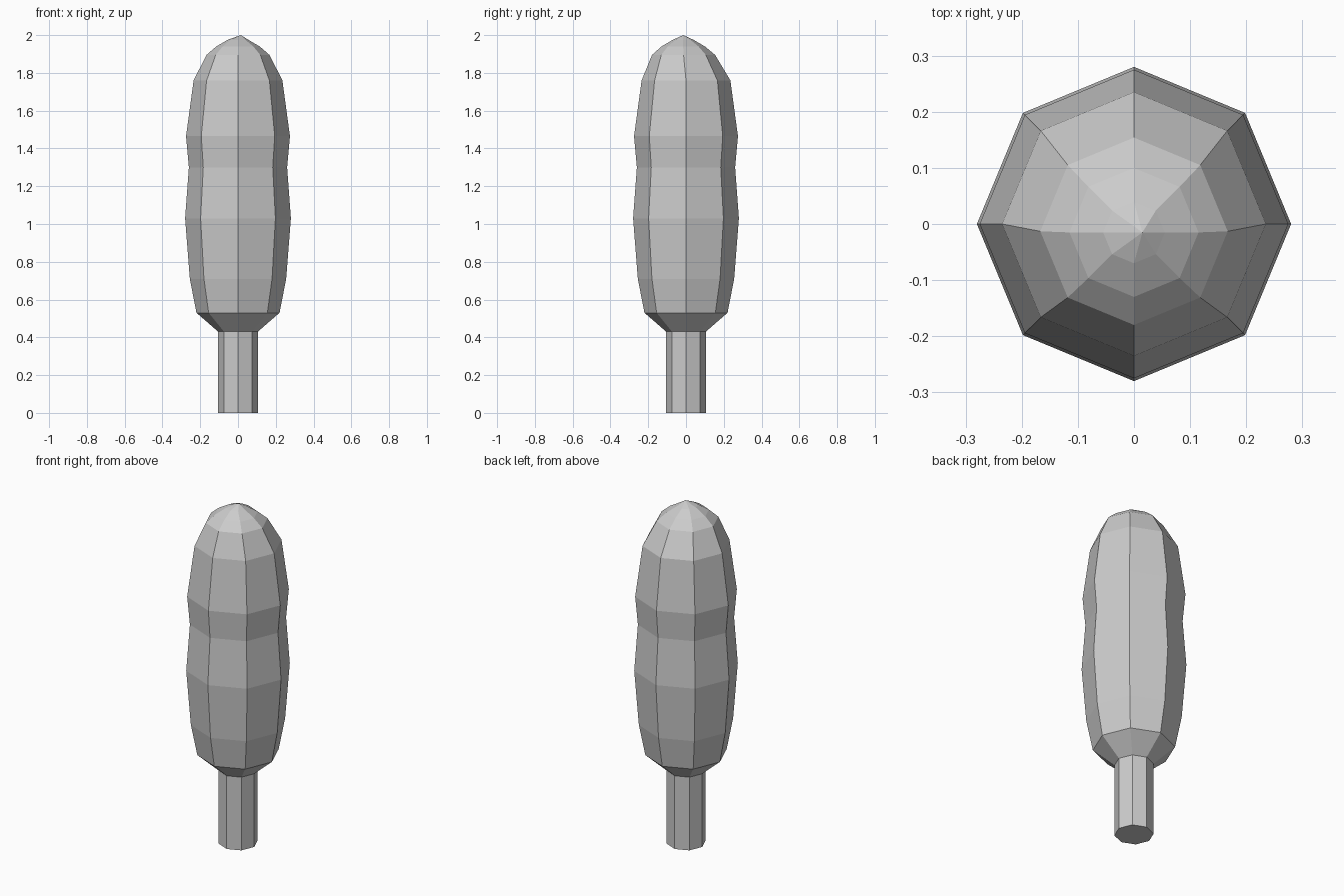
import bpy, bmesh, math

if "Cube" in bpy.data.objects:
    bpy.data.objects.remove(bpy.data.objects["Cube"])

SIDES = 8

def lathe(name, rings, apex=None):
    """Flat-faced eight-sided solid from (radius, z, y offset) rings."""
    bm = bmesh.new()
    loops = []
    for r, z, dy in rings:
        loops.append([bm.verts.new((r * math.cos(math.tau * i / SIDES),
                                    r * math.sin(math.tau * i / SIDES) + dy, z))
                      for i in range(SIDES)])
    for a, b in zip(loops, loops[1:]):
        for i in range(SIDES):
            j = (i + 1) % SIDES
            bm.faces.new((a[i], a[j], b[j], b[i]))
    bm.faces.new(loops[0][::-1])
    if apex:
        tip = bm.verts.new(apex)
        for i in range(SIDES):
            bm.faces.new((loops[-1][i], loops[-1][(i + 1) % SIDES], tip))
    else:
        bm.faces.new(loops[-1])
    bmesh.ops.recalc_face_normals(bm, faces=bm.faces)
    mesh = bpy.data.meshes.new(name)
    bm.to_mesh(mesh)
    bm.free()
    obj = bpy.data.objects.new(name, mesh)
    bpy.context.collection.objects.link(obj)
    return obj

# Trunk
lathe("trunk", [(0.105, 0, 0), (0.105, 0.43, 0)])

# Tall bulging foliage with a slightly off-centre tip
lathe("foliage", [
    (0.105, 0.43, 0), (0.22, 0.53, 0), (0.255, 0.71, 0), (0.28, 1.03, 0),
    (0.26, 1.30, 0), (0.275, 1.465, 0), (0.235, 1.76, 0),
    (0.167, 1.895, -0.013), (0.115, 1.94, -0.015), (0.055, 1.975, -0.015),
], apex=(0.015, -0.015, 2.0))
